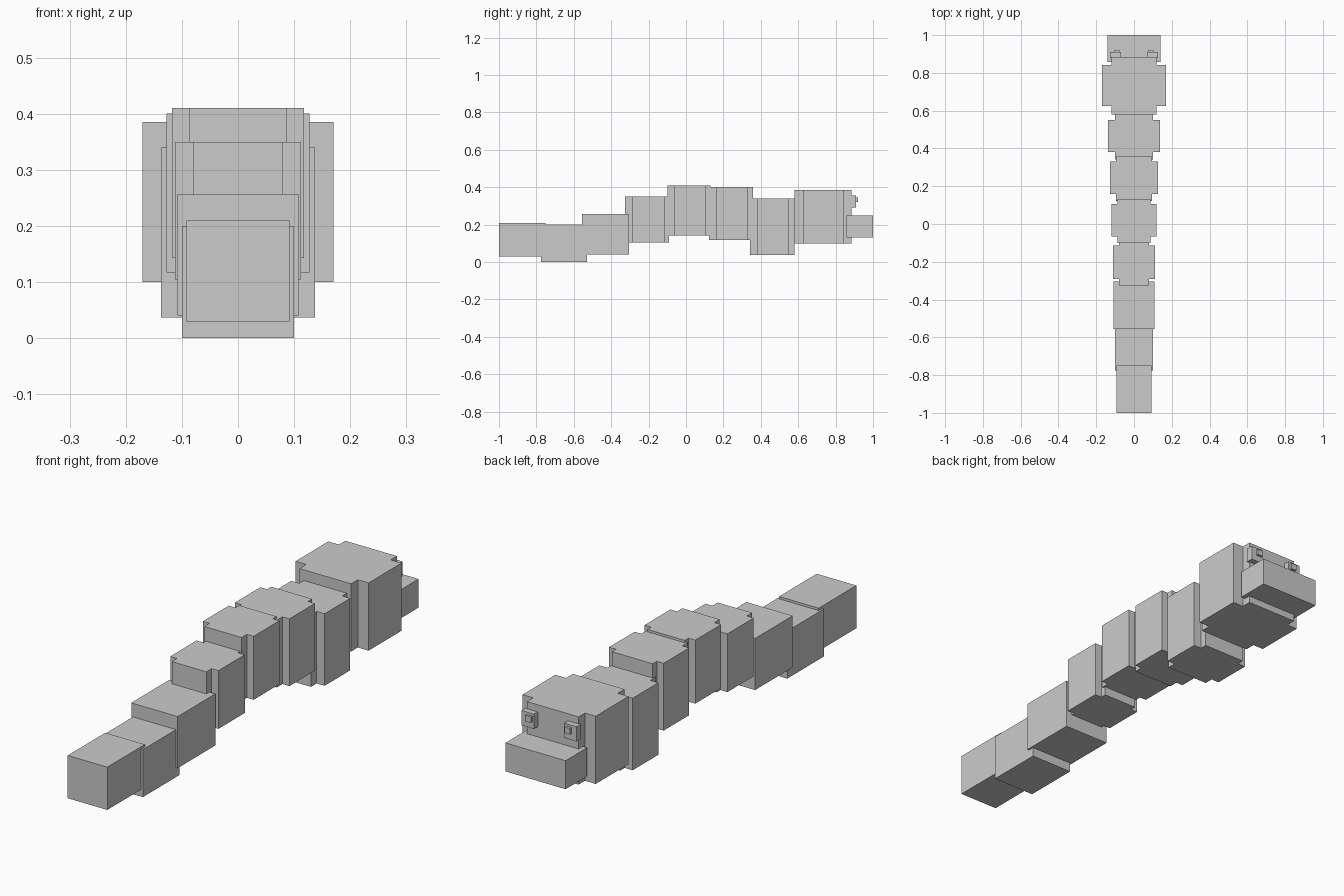
import bpy
import bmesh

cube = bpy.data.objects.get("Cube")
if cube:
    bpy.data.objects.remove(cube, do_unlink=True)

grey = bpy.data.materials.new("light grey")
grey.use_nodes = True
colour = (0.6, 0.6, 0.6, 1)
grey.diffuse_color = colour
grey.node_tree.nodes["Principled BSDF"].inputs["Base Color"].default_value = colour


def prism(name, outline, bottom, top):
    """Extrude a plan outline straight up from bottom to top."""
    mesh = bpy.data.meshes.new(name)
    bm = bmesh.new()
    base = bm.faces.new([bm.verts.new((x, y, bottom)) for x, y in outline])
    raised = bmesh.ops.extrude_face_region(bm, geom=[base])["geom"]
    verts = [v for v in raised if isinstance(v, bmesh.types.BMVert)]
    bmesh.ops.translate(bm, verts=verts, vec=(0, 0, top - bottom))
    bmesh.ops.recalc_face_normals(bm, faces=bm.faces)
    bm.to_mesh(mesh)
    bm.free()
    mesh.materials.append(grey)
    obj = bpy.data.objects.new(name, mesh)
    bpy.context.collection.objects.link(obj)
    return obj


def box(name, x0, x1, y0, y1, z0, z1):
    return prism(name, [(x0, y0), (x1, y0), (x1, y1), (x0, y1)], z0, z1)


def notched(name, narrow, wide, y0, y1, y2, y3, z0, z1):
    """Block with notched corners: narrow over y0..y3, wide over y1..y2."""
    side = [(narrow, y0), (narrow, y1), (wide, y1),
            (wide, y2), (narrow, y2), (narrow, y3)]
    return prism(name, side + [(-x, y) for x, y in reversed(side)], z0, z1)


# Plain tail blocks
for name, w, y0, y1, z0, z1 in [
    ("tail_tip", 0.092, -1.0, -0.75, 0.03, 0.21),
    ("tail_middle", 0.10, -0.775, -0.53, 0.0, 0.20),
    ("tail_base", 0.108, -0.555, -0.305, 0.04, 0.257),
]:
    box(name, -w, w, y0, y1, z0, z1)

# Notched body blocks and head
notched("body_rear", 0.08, 0.112, -0.325, -0.29, -0.115, -0.09, 0.105, 0.35)
notched("body_middle", 0.087, 0.118, -0.10, -0.065, 0.107, 0.132, 0.143, 0.41)
notched("body_front", 0.095, 0.127, 0.122, 0.16, 0.33, 0.357, 0.117, 0.40)
notched("neck", 0.10, 0.137, 0.342, 0.38, 0.55, 0.58, 0.037, 0.34)
notched("head", 0.12, 0.17, 0.58, 0.625, 0.843, 0.885, 0.10, 0.385)
box("snout", -0.14, 0.14, 0.857, 1.0, 0.13, 0.25)

# Eyes with small raised pupils
for side, s in (("left", 1), ("right", -1)):
    box(side + "_eye", s * 0.07, s * 0.128, 0.88, 0.91, 0.293, 0.355)
    box(side + "_pupil", s * 0.078, s * 0.104, 0.90, 0.92, 0.32, 0.345)
